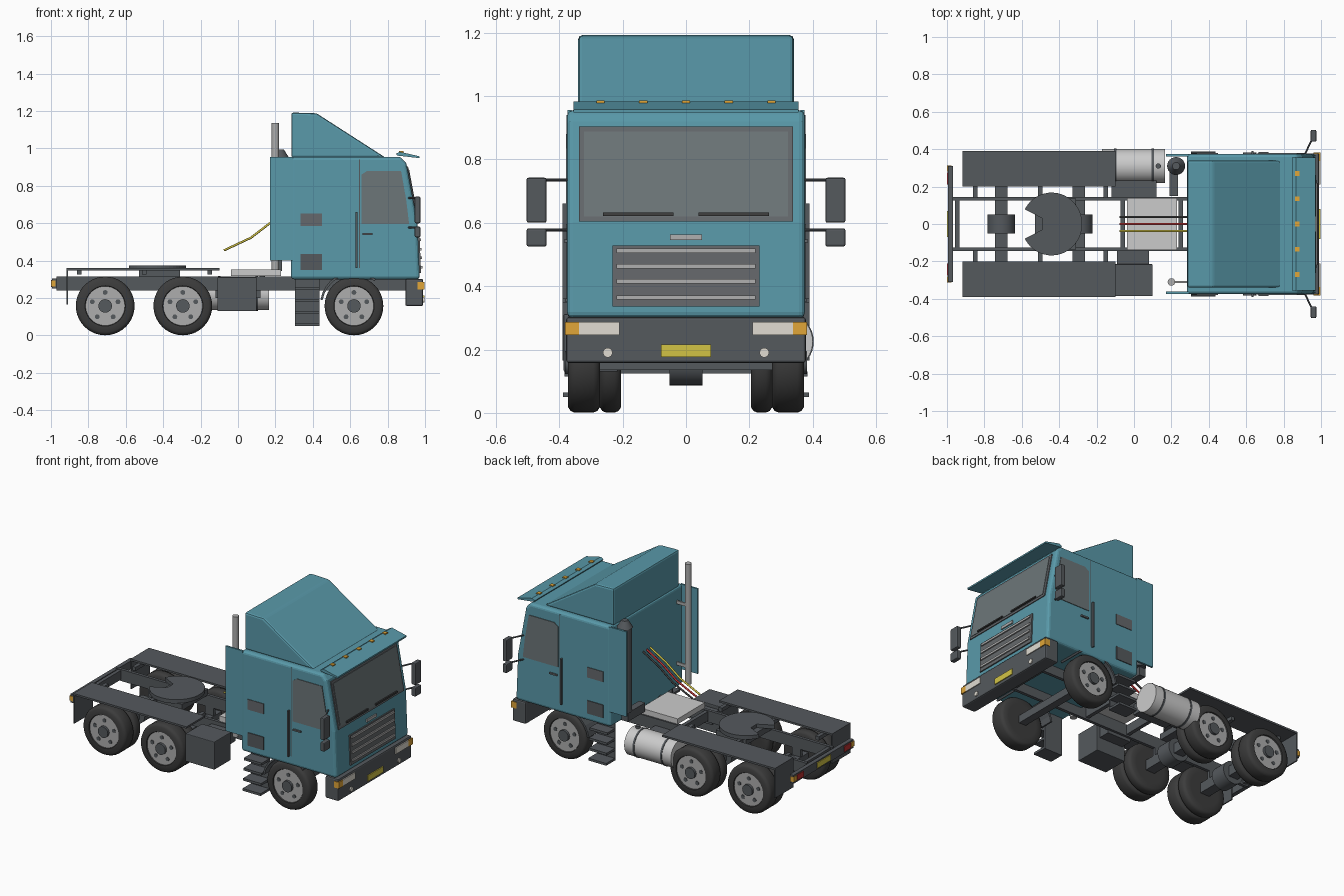
import bpy, bmesh, math
from mathutils import Vector, Matrix

if "Cube" in bpy.data.objects:
    bpy.data.objects.remove(bpy.data.objects["Cube"])

def material(name, r, g, b):
    m = bpy.data.materials.new(name)
    m.diffuse_color = (r, g, b, 1)
    m.use_nodes = True
    m.node_tree.nodes["Principled BSDF"].inputs["Base Color"].default_value = m.diffuse_color
    return m

TEAL = material("teal_paint", .10, .32, .40)
DARK = material("dark_metal", .09, .10, .11)
RUBBER = material("rubber", .045, .045, .045)
GLASS = material("glass", .15, .18, .19)
TRIM = material("trim_grey", .13, .14, .15)
STEEL = material("steel", .42, .42, .42)
ORANGE = material("orange_lamp", .75, .38, .04)
WHITE = material("white_lamp", .75, .72, .65)
RED = material("red_lamp", .5, .03, .03)
YELLOW = material("yellow_plate", .65, .55, .06)

def finish(name, bm, mat=None, bevel=0, smooth=False, segs=2):
    bmesh.ops.recalc_face_normals(bm, faces=bm.faces)
    me = bpy.data.meshes.new(name)
    bm.to_mesh(me)
    bm.free()
    ob = bpy.data.objects.new(name, me)
    bpy.context.collection.objects.link(ob)
    if mat:
        me.materials.append(mat)
    if smooth:
        me.polygons.foreach_set("use_smooth", [True] * len(me.polygons))
        me.set_sharp_from_angle(angle=math.radians(35))
    if bevel:
        mod = ob.modifiers.new("bevel", 'BEVEL')
        mod.width, mod.segments = bevel, segs
    return ob

def box(name, x, y, z, mat=None, bevel=0):
    bm = bmesh.new()
    bmesh.ops.create_cube(bm, size=1)
    for v in bm.verts:
        v.co = [(a + b) / 2 + c * abs(b - a) for (a, b), c in zip((x, y, z), v.co)]
    return finish(name, bm, mat, bevel)

def extrude(name, pts, a, b, axis='Y', mat=None, bevel=0, segs=2):
    """Extrude a closed outline: (x, z) along Y or (x, y) along Z."""
    bm = bmesh.new()
    f = bm.faces.new([bm.verts.new((p, a, q) if axis == 'Y' else (p, q, a)) for p, q in pts])
    r = bmesh.ops.extrude_face_region(bm, geom=[f])
    d = Vector((0, b - a, 0)) if axis == 'Y' else Vector((0, 0, b - a))
    bmesh.ops.translate(bm, vec=d, verts=[g for g in r['geom'] if isinstance(g, bmesh.types.BMVert)])
    return finish(name, bm, mat, bevel, segs=segs)

def rod(name, p, q, r, mat=None, r2=None, segs=24):
    p, q = Vector(p), Vector(q)
    bm = bmesh.new()
    rot = (q - p).to_track_quat('Z', 'Y').to_matrix().to_4x4()
    bmesh.ops.create_cone(bm, cap_ends=True, segments=segs, radius1=r, radius2=r if r2 is None else r2,
                          depth=(q - p).length, matrix=Matrix.Translation((p + q) / 2) @ rot)
    return finish(name, bm, mat, smooth=True)

def lathe(name, prof, x, z, mat=None, n=40):
    """Revolve (radius, y) points round a Y axis through x, z."""
    bm = bmesh.new()
    rings = [[bm.verts.new((x + r * math.cos(2 * math.pi * i / n), y, z + r * math.sin(2 * math.pi * i / n)))
              for i in range(n)] for r, y in prof]
    for a, b in zip(rings, rings[1:]):
        for i in range(n):
            bm.faces.new((a[i], a[(i + 1) % n], b[(i + 1) % n], b[i]))
    bm.faces.new(rings[0])
    bm.faces.new(rings[-1])
    return finish(name, bm, mat, smooth=True)

def front_x(z):
    return .972 - .012 * (z - .3) / .3 if z < .6 else .96 - .06 * (z - .6) / .32

def front_panel(name, y0, y1, z0, z1, t, mat=None):
    """Thin panel lying on the sloping cab front."""
    return extrude(name, [(front_x(z0) - .01, z0), (front_x(z0) + t, z0),
                          (front_x(z1) + t, z1), (front_x(z1) - .01, z1)], y0, y1, mat=mat)

# cab body, roof fairing, sun visor
extrude("cab", [(.283, .30), (.972, .30), (.96, .60), (.90, .92), (.87, .955), (.283, .955)],
        -.375, .375, mat=TEAL, bevel=.018, segs=3)
extrude("roof_fairing", [(.285, .95), (.285, 1.192), (.42, 1.188), (.79, .95)], -.34, .34, mat=TEAL, bevel=.012)
extrude("sun_visor", [(.845, .972), (.865, .982), (.97, .958), (.97, .948), (.85, .962)], -.355, .355, mat=TEAL)
for i in range(5):
    box("roof_marker", (.86, .885), (.135 * (i - 2) - .013, .135 * (i - 2) + .013), (.968, .985), ORANGE)

# windshield, wipers, badge, grille
front_panel("windshield_frame", -.338, .338, .604, .903, .006, TRIM)
front_panel("windshield", -.322, .322, .62, .888, .009, GLASS)
for s in (1, -1):
    front_panel("wiper", s * .04, s * .262, .622, .632, .018, RUBBER)
front_panel("badge_plate", -.05, .05, .545, .563, .008, STEEL)
front_panel("grille", -.232, .232, .335, .528, .008, TRIM)
for z in (.364, .415, .462, .512):
    front_panel("grille_bar", -.22, .22, z - .007, z + .007, .016, STEEL)

# bumper with lamps and plate
box("bumper", (.895, .99), (-.378, .378), (.158, .302), DARK, .008)
box("front_plate", (.98, .996), (-.079, .079), (.177, .215), YELLOW)
for s in (1, -1):
    box("headlight", (.97, .996), (s * .21, s * .338), (.245, .286), WHITE)
    box("turn_lamp", (.96, .997), (s * .338, s * .382), (.245, .286), ORANGE)
    rod("fog_lamp", (.98, s * .247, .19), (.997, s * .247, .19), .015, WHITE)

# cab sides
for s in (1, -1):
    extrude("side_window", [(.66, .595), (.915, .595), (.90, .72), (.872, .88), (.69, .88), (.66, .86)],
            s * .36, s * .379, mat=GLASS)
    box("door_seam", (.647, .651), (s * .37, s * .377), (.36, .94), DARK)
    box("grab_handle", (.629, .638), (s * .37, s * .39), (.36, .66), DARK)
    box("door_handle", (.665, .72), (s * .37, s * .385), (.537, .547), TRIM)
    box("upper_vent", (.335, .45), (s * .37, s * .379), (.585, .652), TRIM)
    box("lower_vent", (.335, .45), (s * .37, s * .380), (.35, .435), DARK)
    box("side_extender", (.17, .295), (s * .362, s * .374), (.40, .955), TEAL)
    # mirrors
    box("main_mirror", (.945, .975), (s * .44, s * .503), (.60, .742), DARK, .006)
    box("small_mirror", (.945, .975), (s * .44, s * .503), (.525, .582), DARK, .006)
    for z in (.735, .577):
        rod("mirror_arm", (.91, s * .365, z), (.955, s * .46, z), .005, DARK, segs=10)
    # steps
    box("step_back", (.305, .435), (s * .29, s * .30), (.05, .30), DARK)
    for i, z in enumerate((.05, .115, .18, .245)):
        box("step", (.305, .435), (s * .29, s * (.388 - .004 * i)), (z, z + .015), DARK)
    # front wheel guard
    arc = [math.radians(a) for a in range(50, 171, 12)]
    ring = [(.62 + r * math.cos(a), .16 + r * math.sin(a)) for r, seq in ((.182, arc), (.17, arc[::-1])) for a in seq]
    extrude("front_wheel_guard", ring, s * .215, s * .372, mat=DARK)

# chassis
for s in (1, -1):
    box("frame_rail", (-.97, .90), (s * .125, s * .145), (.24, .315), DARK)
for x in (-.945, -.06, .25, .80):
    box("cross_member", (x - .012, x + .012), (-.13, .13), (.25, .31), DARK)
box("deck_plate", (-.038, .23), (-.14, .14), (.318, .353))
box("rear_bar", (-.995, -.968), (-.31, .31), (.25, .305), DARK)
box("rear_plate", (-1.0, -.99), (-.07, .07), (.26, .296), YELLOW)
for s in (1, -1):
    box("tail_lamp", (-1.0, -.99), (s * .21, s * .275), (.26, .296), RED)
    box("rear_side_lamp", (-1.0, -.975), (s * .28, s * .313), (.262, .294), ORANGE)
    # rear deck guards and mud flaps
    box("rear_wheel_guard", (-.915, -.10), (s * .20, s * .39), (.348, .36), DARK)
    box("mud_flap", (-.917, -.909), (s * .20, s * .39), (.165, .36), DARK)
    for x in (-.85, -.50, -.15):
        box("guard_bracket", (x - .012, x + .012), (s * .14, s * .30), (.325, .349), DARK)

# coupling plate with notch
disc = [(-.44 + .163 * math.cos(math.radians(a)), .168 * math.sin(math.radians(a))) for a in range(-152, 153, 8)]
extrude("coupling_plate", disc + [(-.49, .03), (-.49, -.03)], .35, .375, 'Z', DARK)
box("coupling_base", (-.53, -.31), (-.135, .135), (.312, .352), DARK)

# axles and wheels
def wheel(x, s, dual):
    bands = ((.275, .372), (.205, .272)) if dual else ((.272, .372),)
    for y0, y1 in bands:
        prof = [(.105, y0), (.14, y0), (.152, y0 + .008), (.157, y0 + .02),
                (.157, y1 - .02), (.152, y1 - .008), (.14, y1), (.108, y1), (.103, y1 - .012)]
        lathe("tyre", [(r, s * y) for r, y in prof], x, .158, RUBBER)
    rod("rim", (x, s * .33, .158), (x, s * .366, .158), .105, STEEL, segs=40)
    rod("hub", (x, s * .33, .158), (x, s * .382, .158), .036, DARK)
    for i in range(5):
        a = math.radians(90 + 72 * i)
        px, pz = x + .072 * math.cos(a), .158 + .072 * math.sin(a)
        rod("rim_hole", (px, s * .34, pz), (px, s * .369, pz), .013, DARK, segs=12)

for x in (-.71, -.295, .62):
    rear = x < 0
    for s in (1, -1):
        wheel(x, s, rear)
    if rear:
        box("rear_axle", (x - .033, x + .033), (-.21, .21), (.125, .19), DARK)
        rod("differential", (x, -.052, .16), (x, .052, .16), .073, DARK, segs=32)
        for s in (1, -1):
            box("spring_hanger", (x - .03, x + .03), (s * .125, s * .145), (.18, .25), DARK)
    else:
        box("front_axle", (x - .025, x + .025), (-.28, .28), (.135, .185), DARK)

# fuel tank and battery box
rod("fuel_tank", (-.17, .31, .225), (.167, .31, .225), .09, segs=40)
for x in (-.10, .10):
    rod("tank_strap", (x - .006, .31, .225), (x + .006, .31, .225), .093, DARK, segs=40)
rod("tank_cap", (.13, .31, .31), (.13, .31, .33), .014, DARK)
box("tank_mount", (-.12, .12), (.14, .25), (.20, .27), DARK)
box("battery_box", (-.11, .10), (-.386, -.215), (.13, .312), DARK, .004)
box("battery_mount", (-.09, .08), (-.22, -.14), (.22, .29), DARK)

# exhaust stack and air intake
rod("exhaust_stack", (.20, -.31, .35), (.20, -.31, 1.136), .02, STEEL)
for z in (.45, .85):
    box("exhaust_bracket", (.20, .29), (-.315, -.305), (z, z + .02), STEEL)
rod("air_intake", (.225, .31, .40), (.225, .31, .955), .042, DARK)
rod("intake_cap", (.225, .31, .95), (.225, .31, .995), .048, DARK, r2=.02)
box("intake_elbow", (.19, .235), (.15, .33), (.345, .402), DARK)

# air and power lines
for name, y, mat in (("black_hose", .037, RUBBER), ("red_hose", 0, RED), ("yellow_hose", -.037, YELLOW)):
    cu = bpy.data.curves.new(name, 'CURVE')
    cu.dimensions, cu.bevel_depth, cu.bevel_resolution, cu.use_fill_caps = '3D', .006, 2, True
    sp = cu.splines.new('POLY')
    path = [(-.075, .455), (.07, .523), (.17, .60), (.29, .67)]
    sp.points.add(len(path) - 1)
    for pt, (px, pz) in zip(sp.points, path):
        pt.co = (px, y, pz, 1)
    cu.materials.append(mat)
    bpy.context.collection.objects.link(bpy.data.objects.new(name, cu))
